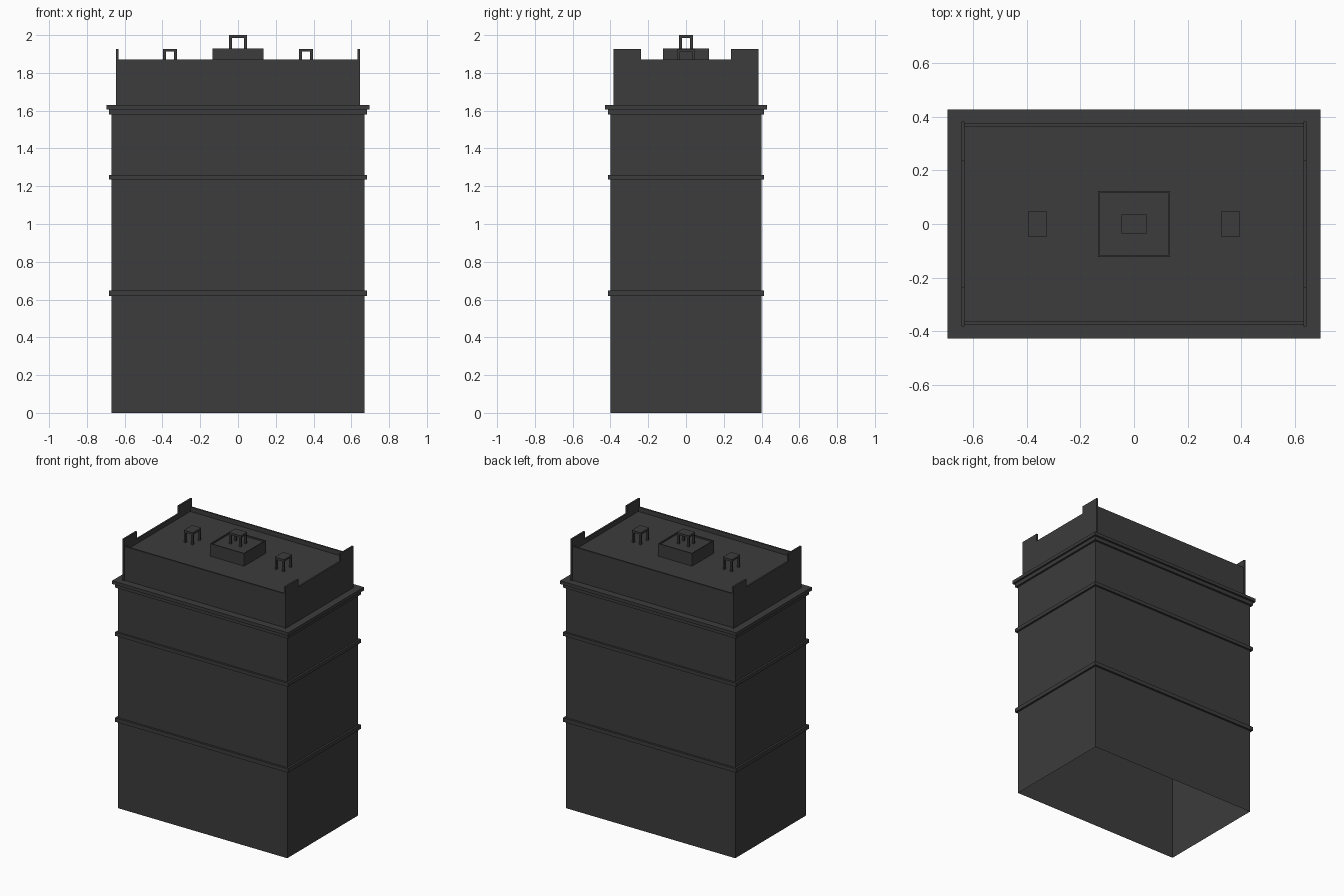
import bpy, bmesh

if "Cube" in bpy.data.objects:
    bpy.data.objects.remove(bpy.data.objects["Cube"])

mat = bpy.data.materials.new("dark_grey")
mat.diffuse_color = (0.045, 0.045, 0.045, 1)
mat.use_nodes = True
mat.node_tree.nodes["Principled BSDF"].inputs["Base Color"].default_value = mat.diffuse_color


def finish(name, bm):
    me = bpy.data.meshes.new(name)
    bm.to_mesh(me)
    bm.free()
    me.materials.append(mat)
    ob = bpy.data.objects.new(name, me)
    bpy.context.collection.objects.link(ob)
    return ob


def loft(name, rings, cx=0, cap=False):
    """Stack rectangles (half x, half y, z) into a shell, bottom left open."""
    bm = bmesh.new()
    loops = [[bm.verts.new((cx + sx * hx, sy * hy, z))
              for sx, sy in ((-1, -1), (1, -1), (1, 1), (-1, 1))]
             for hx, hy, z in rings]
    for a, b in zip(loops, loops[1:]):
        for i in range(4):
            j = (i + 1) % 4
            bm.faces.new((a[i], a[j], b[j], b[i]))
    if cap:
        bm.faces.new(loops[-1])
    return finish(name, bm)


def add_box(bm, x0, x1, y0, y1, z0, z1):
    vs = bmesh.ops.create_cube(bm, size=1)["verts"]
    for v in vs:
        v.co = (x1 if v.co.x > 0 else x0, y1 if v.co.y > 0 else y0,
                z1 if v.co.z > 0 else z0)


def box(name, *dims):
    bm = bmesh.new()
    add_box(bm, *dims)
    return finish(name, bm)


HX, HY = 0.67, 0.40
ROOF, RIM, POST = 1.84, 1.872, 1.927

# Main walls, hollow and open underneath
loft("walls", [(HX, HY, 0), (HX, HY, 1.58)])


# Projecting string courses
def band(name, z0, z1, d):
    loft(name, [(HX, HY, z0), (HX + d, HY + d, z0),
                (HX + d, HY + d, z1), (HX, HY, z1)])


band("lower_band", 0.62, 0.648, 0.014)
band("upper_band", 1.235, 1.26, 0.014)

# Stepped cornice
loft("cornice", [(HX, HY, 1.58), (0.684, 0.414, 1.58), (0.684, 0.414, 1.607),
                 (0.697, 0.428, 1.607), (0.697, 0.428, 1.63),
                 (0.635, 0.366, 1.63)])

# Roof deck
loft("roof", [(0.638, 0.37, ROOF)], cap=True)

# Parapet: long walls, and end walls with raised corners
for s, side in ((-1, "front"), (1, "back")):
    y0, y1 = sorted((s * 0.365, s * 0.376))
    box(side + "_parapet", -0.64, 0.64, y0, y1, 1.63, RIM)

END = [(-0.383, 1.63), (0.383, 1.63), (0.383, POST), (0.237, POST),
       (0.237, RIM), (-0.237, RIM), (-0.237, POST), (-0.383, POST)]
for s, side in ((-1, "left"), (1, "right")):
    bm = bmesh.new()
    face = bm.faces.new([bm.verts.new((s * 0.645, y, z)) for y, z in END])
    ext = bmesh.ops.extrude_face_region(bm, geom=[face], use_keep_orig=True)
    moved = [g for g in ext["geom"] if isinstance(g, bmesh.types.BMVert)]
    bmesh.ops.translate(bm, verts=moved, vec=(-s * 0.012, 0, 0))
    bmesh.ops.recalc_face_normals(bm, faces=bm.faces)
    finish(side + "_parapet", bm)

# Rooftop housing with a thin rim
loft("roof_housing", [(0.135, 0.123, ROOF), (0.135, 0.123, 1.93),
                      (0.128, 0.116, 1.93), (0.128, 0.116, 1.92)], cap=True)


# Four-legged vent hoods
def vent(name, cx, hx, hy, z0, z1, leg=0.015):
    bm = bmesh.new()
    add_box(bm, cx - hx, cx + hx, -hy, hy, z1 - 0.015, z1)
    for sx in (-1, 1):
        for sy in (-1, 1):
            xs = sorted((cx + sx * hx, cx + sx * (hx - leg)))
            ys = sorted((sy * hy, sy * (hy - leg)))
            add_box(bm, *xs, *ys, z0, z1 - 0.015)
    finish(name, bm)


vent("centre_vent", 0, 0.047, 0.036, 1.92, 2.0)
vent("left_vent", -0.36, 0.036, 0.047, ROOF, POST)
vent("right_vent", 0.36, 0.036, 0.047, ROOF, POST)
